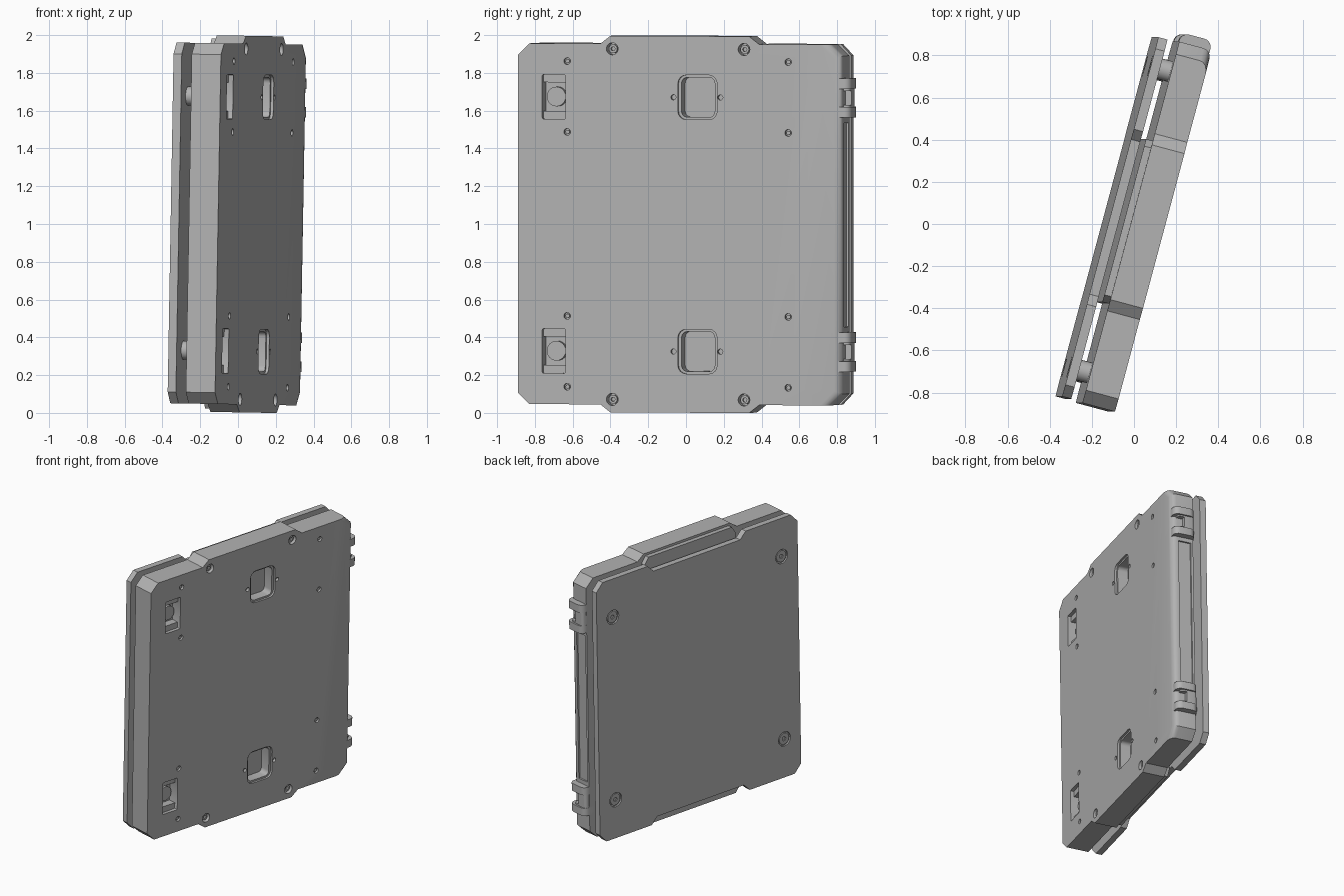
import bpy, bmesh
from math import radians
from mathutils import Matrix, Vector

cube = bpy.data.objects.get("Cube")
if cube:
    bpy.data.objects.remove(cube, do_unlink=True)

grey = bpy.data.materials.new("plain grey")
grey.use_nodes = True
COLOUR = (0.45, 0.45, 0.45, 1)
grey.diffuse_color = COLOUR
grey.node_tree.nodes["Principled BSDF"].inputs["Base Color"].default_value = COLOUR

# The slab is built upright (x = thickness, y = width), then turned and leaned
POSE = (Matrix.Translation((0, 0, 1)) @ Matrix.Rotation(radians(1), 4, 'Y')
        @ Matrix.Rotation(radians(-15), 4, 'Z'))
FRONT, BACK = 0.128, -0.032
PLATE_IN, PLATE_OUT = -0.088, -0.133


def finish(name, bm):
    bmesh.ops.recalc_face_normals(bm, faces=bm.faces)
    mesh = bpy.data.meshes.new(name)
    bm.to_mesh(mesh)
    bm.free()
    mesh.materials.append(grey)
    ob = bpy.data.objects.new(name, mesh)
    bpy.context.collection.objects.link(ob)
    ob.matrix_world = POSE
    return ob


def prism(name, quarter, x0, x1, round_end=0):
    """Extrude a four-way mirrored outline through the thickness."""
    back = quarter[::-1]
    pts = (quarter + [(-y, z) for y, z in back] + [(-y, -z) for y, z in quarter]
           + [(y, -z) for y, z in back])
    bm = bmesh.new()
    face = bm.faces.new([bm.verts.new((x0, y, z)) for y, z in pts])
    ext = bmesh.ops.extrude_face_region(bm, geom=[face])["geom"]
    bmesh.ops.translate(bm, vec=(x1 - x0, 0, 0),
                        verts=[g for g in ext if isinstance(g, bmesh.types.BMVert)])
    if round_end:
        edges = [e for e in bm.edges if all(v.co.x > x1 - 0.001 and v.co.y > 0.8 for v in e.verts)]
        bmesh.ops.bevel(bm, geom=edges, offset=round_end, segments=4, profile=0.5,
                        affect='EDGES', clamp_overlap=True)
    return finish(name, bm)


def box(name, centre, size, bevel=0, axis=0, segments=4, side=None):
    """Box whose edges along one axis may be rounded."""
    bm = bmesh.new()
    bmesh.ops.create_cube(bm, size=1)
    bmesh.ops.scale(bm, vec=size, verts=bm.verts)
    if bevel:
        edges = [e for e in bm.edges
                 if abs((e.verts[0].co - e.verts[1].co)[axis]) > size[axis] * 0.9
                 and (side is None or e.verts[0].co[side] > 0)]
        bmesh.ops.bevel(bm, geom=edges, offset=bevel, segments=segments, profile=0.5, affect='EDGES')
    bmesh.ops.translate(bm, vec=centre, verts=bm.verts)
    return finish(name, bm)


def rod(name, x0, x1, y, z, r, sides=24):
    bm = bmesh.new()
    bmesh.ops.create_cone(bm, cap_ends=True, segments=sides, radius1=r, radius2=r, depth=x1 - x0,
                          matrix=Matrix.Translation(((x0 + x1) / 2, y, z))
                          @ Matrix.Rotation(radians(90), 4, 'Y'))
    return finish(name, bm)


def cut(target, cutter):
    mod = target.modifiers.new("cut", 'BOOLEAN')
    mod.operation, mod.solver, mod.object = 'DIFFERENCE', 'EXACT', cutter
    bpy.context.view_layer.update()
    bpy.context.view_layer.objects.active = target
    bpy.ops.object.modifier_apply(modifier=mod.name)
    bpy.data.objects.remove(cutter, do_unlink=True)


# Main slab with raised middle tabs, back bulge, and separate back plate
body = prism("body", [(0.887, 0.895), (0.825, 0.955), (0.435, 0.955), (0.38, 0.997)],
             BACK, FRONT, 0.04)
prism("back_bulge", [(0.40, 0.93), (0.365, 0.98)], -0.065, BACK + 0.005)
plate = prism("back_plate", [(0.882, 0.895), (0.825, 0.955), (0.43, 0.955), (0.38, 0.905)],
              PLATE_OUT, PLATE_IN)

# Shallow recess along the hinge end
cut(body, box("end_recess", (0.03, 0.9, 0), (0.09, 0.05, 1.08)))

for s in (1, -1):
    zc = 0.673 * s

    # Stepped square pocket with a screw on each side
    cut(body, box("cutter", (FRONT, 0.097, zc), (0.03, 0.215, 0.236), 0.045))
    cut(body, box("cutter", (FRONT, 0.097, zc), (0.18, 0.182, 0.21), 0.03))
    for y in (-0.035, 0.222):
        cut(body, rod("cutter", FRONT - 0.02, FRONT + 0.02, y, zc, 0.014, 16))

    # Latch slot with end ledges and a round catch
    cut(body, box("cutter", (FRONT, -0.69, zc), (0.16, 0.128, 0.236), 0.008, 0, 2))
    for t in (1, -1):
        box("latch_ledge", (FRONT - 0.055, -0.69, zc + 0.097 * t), (0.06, 0.126, 0.042))
    rod("latch_catch", FRONT - 0.085, FRONT - 0.05, -0.69, zc, 0.052)

    # Face screws in sunk holes
    for y in (-0.617, 0.594):
        for z in (0.862, 0.487):
            cut(body, rod("cutter", FRONT - 0.02, FRONT + 0.02, y, z * s, 0.018, 16))
            rod("face_screw", FRONT - 0.03, FRONT - 0.008, y, z * s, 0.011, 12)

    # Large corner bolts on the tabs
    for y in (-0.37, 0.352):
        cut(body, rod("cutter", FRONT - 0.05, FRONT + 0.02, y, 0.928 * s, 0.032))
        bolt = rod("tab_bolt", FRONT - 0.06, FRONT - 0.015, y, 0.928 * s, 0.023)
        cut(bolt, rod("cutter", FRONT - 0.03, FRONT, y, 0.928 * s, 0.012, 6))

    # Spacer pegs and countersunk bolts on the back plate
    for y in (-0.74, 0.74):
        rod("spacer_peg", PLATE_IN - 0.005, BACK + 0.005, y, zc, 0.05)
        cut(plate, rod("cutter", PLATE_OUT - 0.02, PLATE_OUT + 0.012, y, zc, 0.052))
        bolt = rod("plate_bolt", PLATE_OUT + 0.004, PLATE_OUT + 0.02, y, zc, 0.042)
        cut(bolt, rod("cutter", PLATE_OUT - 0.01, PLATE_OUT + 0.015, y, zc, 0.016, 6))

    # Hinge clip: two rounded lugs around a narrower core
    for t in (1, -1):
        box("hinge_lug", (0.045, 0.885, zc + 0.076 * t), (0.154, 0.094, 0.056),
            0.04, 2, 5, side=1)
    core = box("hinge_core", (0.03, 0.88, zc), (0.12, 0.08, 0.1), 0.02, 2, 3, side=1)
    cut(core, box("cutter", (0.08, 0.91, zc), (0.07, 0.05, 0.075)))

# Smooth only the rounded surfaces
for ob in bpy.context.scene.objects:
    if ob.type == 'MESH':
        bpy.ops.object.select_all(action='DESELECT')
        ob.select_set(True)
        bpy.context.view_layer.objects.active = ob
        bpy.ops.object.shade_smooth_by_angle(angle=radians(30))
